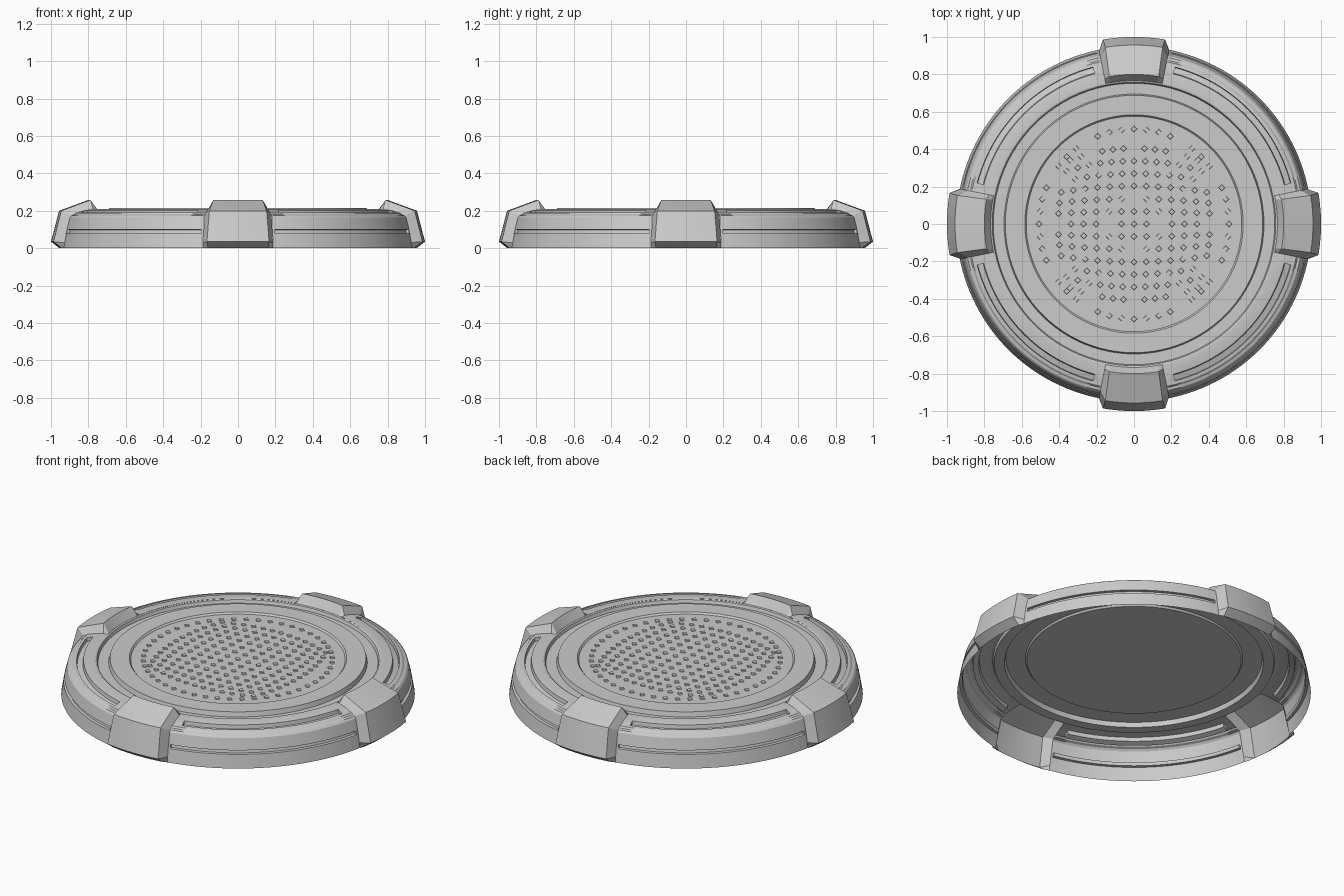
import bpy
from math import sin, cos, pi, radians, asin, sqrt

if "Cube" in bpy.data.objects:
    bpy.data.objects.remove(bpy.data.objects["Cube"])


def make(name, verts, faces, angle=25):
    me = bpy.data.meshes.new(name)
    me.from_pydata(verts, [], faces)
    ob = bpy.data.objects.new(name, me)
    bpy.context.collection.objects.link(ob)
    bpy.ops.object.select_all(action='DESELECT')
    ob.select_set(True)
    bpy.context.view_layer.objects.active = ob
    bpy.ops.object.shade_smooth_by_angle(angle=radians(angle))
    return ob


def skin(name, rows, angle=25):
    """Skin rows of (radius, angle, z) points, rows running anticlockwise."""
    n = len(rows[0])
    verts = [(r * cos(a), r * sin(a), z) for row in rows for r, a, z in row]
    faces = [(i * n + j, (i + 1) * n + j, (i + 1) * n + j + 1, i * n + j + 1)
             for i in range(len(rows) - 1) for j in range(n - 1)]
    return make(name, verts, faces, angle)


BASE = radians(11.4)      # half angle taken up by each clamp
GROOVE = radians(12.2)    # where the wall groove starts
SLOT = radians(14.7)      # where the top slot starts


# Rim section: outer wall with groove, sloping top with slot
def rim_profile(a, groove, slot):
    g, s = 0.015 * groove, 0.022 * slot
    pts = [(.95, 0), (.937, .078), (.937 - g, .080), (.933 - g, .098), (.933, .100),
           (.917, .165), (.908, .175), (.893, .180), (.885, .188),
           (.867, .192), (.864, .193 - s), (.834, .203 - s), (.830, .203),
           (.79, .210), (.765, .210)]
    return [(r, a, z) for r, z in pts]


for k in range(4):
    o = k * pi / 2
    end = pi / 2
    rows = [(BASE, 0, 0), (GROOVE, 0, 0), (GROOVE, 1, 0), (SLOT, 1, 0)]
    steps = 24
    rows += [(SLOT + (end - 2 * SLOT) * i / steps, 1, 1) for i in range(steps + 1)]
    rows += [(end - a, g, s) for a, g, s in
             [(SLOT, 1, 0), (GROOVE, 1, 0), (GROOVE, 0, 0), (BASE, 0, 0)]]
    skin(f"rim_section_{k + 1}", [rim_profile(o + a, g, s) for a, g, s in rows])

# Clamps: raised face (radius, z, half width) with sloping sides to the rim
face = [(.955, 0, .160), (1.0, .035, .166), (.957, .20, .153), (.80, .258, .132), (.767, .208, .132)]
side = [(.95, 0), (.945, .03), (.908, .175), (.79, .21), (.765, .205)]
for k in range(4):
    o = k * pi / 2
    rows = [[(r, o - BASE, z) for r, z in side]]
    for t in (-1, -.67, -.33, 0, .33, .67, 1):
        rows.append([(r, o + t * asin(w / r), z) for r, z, w in face])
    rows.append([(r, o + BASE, z) for r, z in side])
    skin(f"clamp_{k + 1}", rows, 20)

# Centre plate: channel, raised ring and recessed pad
plate = [(.767, .208), (.758, .205), (.752, .187), (.695, .187), (.688, .214),
         (.584, .214), (.576, .204), (.0, .204)]
N = 96
verts = [(r * cos(2 * pi * i / N), r * sin(2 * pi * i / N), z)
         for i in range(N) for r, z in plate[:-1]]
m = len(plate) - 1
faces = [(i * m + j, (i + 1) % N * m + j, (i + 1) % N * m + j + 1, i * m + j + 1)
         for i in range(N) for j in range(m - 1)]
faces.append([i * m + m - 1 for i in range(N)])
make("centre_plate", verts, faces)

# Grip studs: bulged square grid plus an outer circle
spots = []
for i in range(-6, 7):
    for j in range(-6, 7):
        u, v = i / 6, j / 6
        spots.append((.405 * u * sqrt(1 - .3 * v * v), .405 * v * sqrt(1 - .3 * u * u)))
spots += [(.508 * cos(2 * pi * i / 48), .508 * sin(2 * pi * i / 48)) for i in range(48)]
verts, faces = [], []
for x, y in spots:
    b = len(verts)
    for rad, z in ((.017, .204), (.015, .210)):
        verts += [(x + rad * cos(q * pi / 2), y + rad * sin(q * pi / 2), z) for q in range(4)]
    faces += [(b + q, b + (q + 1) % 4, b + 4 + (q + 1) % 4, b + 4 + q) for q in range(4)]
    faces.append((b + 4, b + 5, b + 6, b + 7))
make("grip_studs", verts, faces)
